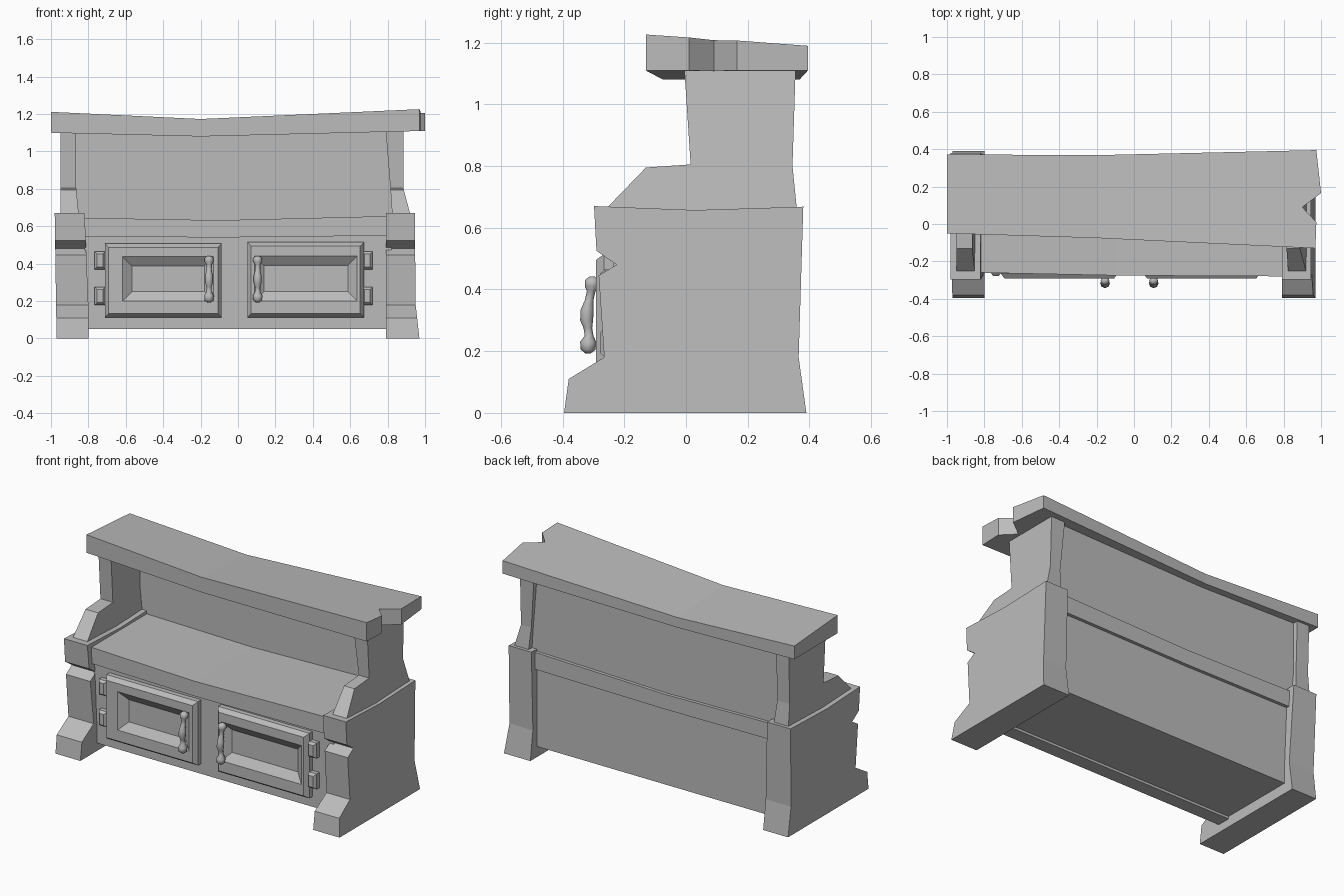
import bpy, bmesh, math

if "Cube" in bpy.data.objects:
    bpy.data.objects.remove(bpy.data.objects["Cube"], do_unlink=True)

GREY = (0.5, 0.5, 0.5, 1)
mat = bpy.data.materials.new("plain grey")
mat.use_nodes = True
mat.diffuse_color = GREY
mat.node_tree.nodes["Principled BSDF"].inputs["Base Color"].default_value = GREY


def loft(name, rings, fold=None, smooth=False):
    """Skin a row of equal-length point rings and cap both ends."""
    bm = bmesh.new()
    vs = [[bm.verts.new(p) for p in ring] for ring in rings]
    n = len(rings[0])
    for a, b in zip(vs, vs[1:]):
        for i in range(n):
            j = (i + 1) % n
            bm.faces.new((a[i], a[j], b[j], b[i]))
    for ring in (vs[0], vs[-1]):
        bm.faces.new(ring)
        if fold:
            bmesh.ops.connect_verts(bm, verts=[ring[fold[0]], ring[fold[1]]])
    bmesh.ops.recalc_face_normals(bm, faces=bm.faces)
    mesh = bpy.data.meshes.new(name)
    bm.to_mesh(mesh)
    bm.free()
    mesh.materials.append(mat)
    if smooth:
        mesh.polygons.foreach_set("use_smooth", [True] * len(mesh.polygons))
    ob = bpy.data.objects.new(name, mesh)
    bpy.context.collection.objects.link(ob)
    return ob


def plank(name, stations):
    """Board along x; each station is x, y range, z range."""
    loft(name, [[(x, y0, z0), (x, y1, z0), (x, y1, z1), (x, y0, z1)]
                for x, y0, y1, z0, z1 in stations])


def along(z, table):
    """Piecewise linear value at height z."""
    for (za, a), (zb, b) in zip(table, table[1:]):
        if z <= zb:
            return a + (b - a) * max(0, z - za) / (zb - za)
    return table[-1][1]


def side(name, profile, inner, outer):
    loft(name, [[(along(z, t), y, z) for y, z in profile] for t in (inner, outer)])


# Lower side panels with a foot and a notch under the top block
panel = [(-0.395, 0), (-0.38, 0.11), (-0.265, 0.18), (-0.283, 0.445), (-0.225, 0.48),
         (-0.29, 0.525), (-0.298, 0.67), (0.03, 0.657), (0.38, 0.668), (0.365, 0.18), (0.39, 0)]
side("left_side_panel", panel, [(0, 0.79), (0.67, 0.79)],
     [(0, 0.97), (0.18, 0.95), (0.67, 0.945)])
side("right_side_panel", panel, [(0, -0.80), (0.18, -0.80), (0.67, -0.82)],
     [(0, -0.97), (0.67, -0.98)])

# Upper uprights with a sloped shoulder
upright = [(-0.27, 0.65), (-0.13, 0.795), (0.015, 0.805), (-0.005, 1.11),
           (0.355, 1.11), (0.345, 0.8), (0.36, 0.65)]
side("left_upright", upright, [(0.65, 0.825), (0.8, 0.815), (1.11, 0.79)],
     [(0.65, 0.925), (0.8, 0.885), (1.11, 0.885)])
side("right_upright", upright, [(0.65, -0.85), (0.8, -0.865), (1.11, -0.865)],
     [(0.65, -0.95), (1.11, -0.95)])

# Sagging top shelf with a split in its left end
plan = [(-1, -0.05), (-0.2, -0.075), (0.97, -0.13), (0.975, 0.01), (0.9, 0.09),
        (1.0, 0.165), (0.975, 0.395), (-0.2, 0.368), (-1, 0.372)]
under = [(-1, 1.10), (-0.2, 1.08), (1, 1.11)]
over = [(-1, 1.215), (-0.2, 1.175), (1, 1.225)]
loft("top_shelf", [[(x, y, along(x, under)) for x, y in plan],
                   [(x, y, along(x, over) - 0.07 * (y + 0.1)) for x, y in plan]], fold=(1, 7))

# Back board, worktop, cabinet body and front board
plank("back_board", [(-0.88, 0.28, 0.325, 0.6, 1.105), (-0.2, 0.28, 0.325, 0.6, 1.09),
                     (0.84, 0.28, 0.325, 0.6, 1.115)])
plank("worktop", [(-0.83, -0.26, 0.345, 0.545, 0.645), (-0.1, -0.275, 0.345, 0.54, 0.632),
                  (0.84, -0.28, 0.345, 0.55, 0.655)])
plank("cabinet_body", [(x, -0.22, 0.325, 0.065, 0.56) for x in (-0.82, 0.82)])
plank("front_board", [(x, -0.235, -0.15, 0.05, 0.56) for x in (-0.82, 0.82)])


def rect(x0, x1, z0, z1, y, inset=0):
    return [(x0 + inset, y, z0 + inset), (x1 - inset, y, z0 + inset),
            (x1 - inset, y, z1 - inset), (x0 + inset, y, z1 - inset)]


# Doors with bevelled rims and sunken centres, hinges and turned handles
handle = [(0.192, -0.317, 0.008), (0.205, -0.317, 0.024), (0.23, -0.317, 0.026),
          (0.25, -0.314, 0.014), (0.275, -0.318, 0.014), (0.30, -0.322, 0.021),
          (0.335, -0.320, 0.021), (0.365, -0.314, 0.014), (0.395, -0.307, 0.014),
          (0.41, -0.304, 0.024), (0.43, -0.304, 0.024), (0.442, -0.304, 0.008)]
doors = [("right", (-0.712, -0.087, 0.113, 0.507), (-0.617, -0.13, 0.2, 0.437), -0.155, -0.738),
         ("left", (0.05, 0.673, 0.113, 0.515), (0.088, 0.637, 0.2, 0.44), 0.105, 0.692)]
for label, rim, sunk, hx, hinge_x in doors:
    loft(label + "_door", [rect(*rim, -0.2), rect(*rim, -0.265), rect(*rim, -0.292, 0.02),
                           rect(*sunk, -0.292), rect(*sunk, -0.255, 0.05)])
    loft(label + "_handle", [[(hx + r * math.cos(a * math.pi / 4),
                               y + r * math.sin(a * math.pi / 4), z) for a in range(8)]
                             for z, y, r in handle], smooth=True)
    for place, z in (("lower", 0.18), ("upper", 0.37)):
        name = label + "_" + place + "_hinge"
        box = (hinge_x - 0.028, hinge_x + 0.028, z, z + 0.095)
        loft(name, [rect(*box, -0.22), rect(*box, -0.262), rect(*box, -0.277, 0.013)])
